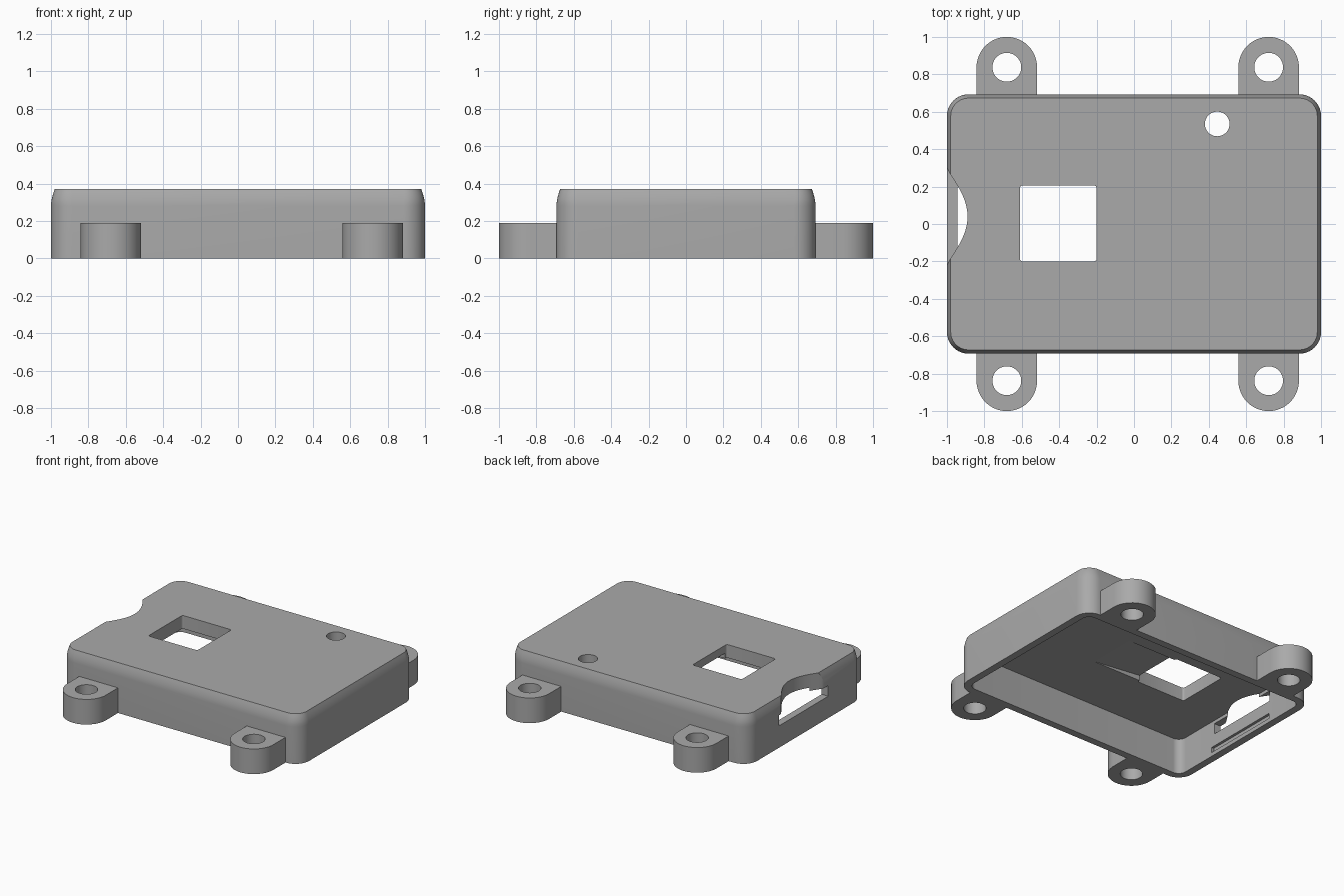
import bpy, bmesh, math

old = bpy.data.objects.get("Cube")
if old:
    bpy.data.objects.remove(old)

grey = bpy.data.materials.new("plain grey")
grey.use_nodes = True
GREY = (0.40, 0.40, 0.40, 1)
grey.diffuse_color = GREY
grey.node_tree.nodes["Principled BSDF"].inputs["Base Color"].default_value = GREY


def rounded(x0, x1, y0, y1, r, steps=10):
    """Outline of a rectangle with rounded corners."""
    pts = []
    corners = [(x1 - r, y1 - r), (x0 + r, y1 - r), (x0 + r, y0 + r), (x1 - r, y0 + r)]
    for q, (cx, cy) in enumerate(corners):
        for i in range(steps + 1):
            a = (q + i / steps) * math.pi / 2
            pts.append((cx + r * math.cos(a), cy + r * math.sin(a)))
    return pts


def circle(cx, cy, r, n=48):
    return [(cx + r * math.cos(2 * math.pi * i / n), cy + r * math.sin(2 * math.pi * i / n))
            for i in range(n)]


def loft(name, rings):
    """Closed solid through a list of (outline, height) rings."""
    bm = bmesh.new()
    loops = [[bm.verts.new((x, y, z)) for x, y in pts] for pts, z in rings]
    for a, b in zip(loops, loops[1:]):
        for i in range(len(a)):
            j = (i + 1) % len(a)
            bm.faces.new((a[i], a[j], b[j], b[i]))
    bm.faces.new(loops[0])
    bm.faces.new(loops[-1])
    bmesh.ops.recalc_face_normals(bm, faces=bm.faces)
    mesh = bpy.data.meshes.new(name)
    bm.to_mesh(mesh)
    bm.free()
    mesh.materials.append(grey)
    obj = bpy.data.objects.new(name, mesh)
    bpy.context.collection.objects.link(obj)
    return obj


def prism(name, pts, z0, z1):
    return loft(name, [(pts, z0), (pts, z1)])


def cut(obj, cutter):
    mod = obj.modifiers.new(cutter.name, 'BOOLEAN')
    mod.operation = 'DIFFERENCE'
    mod.solver = 'EXACT'
    mod.object = cutter
    bpy.context.view_layer.objects.active = obj
    bpy.ops.object.modifier_apply(modifier=mod.name)
    bpy.data.objects.remove(cutter)


def smooth(obj):
    bpy.ops.object.select_all(action='DESELECT')
    obj.select_set(True)
    bpy.context.view_layer.objects.active = obj
    bpy.ops.object.shade_smooth_by_angle(angle=math.radians(25))


# Open-bottomed shell: ceiling, inner wall, rim, outer wall, curved shoulder
HX, HY, WALL, TOP, CEILING = 1.0, 0.693, 0.055, 0.37, 0.27


def outline(inset, r):
    return rounded(-HX + inset, HX - inset, -HY + inset, HY - inset, r)


rings = [(outline(WALL, 0.06), CEILING), (outline(WALL, 0.06), 0), (outline(0, 0.115), 0)]
for i in range(6):
    t = i / 5
    rings.append((outline(0.02 * t ** 1.7, 0.115 - 0.02 * t), 0.28 + (TOP - 0.28) * t))
case = loft("case_shell", rings)

# Square window and round hole through the roof
cut(case, prism("window_cut", rounded(-0.61, -0.2, -0.2, 0.207, 0.015, 4), 0.1, 0.5))
cut(case, prism("hole_cut", circle(0.445, 0.535, 0.066), 0.1, 0.5))

# Shallow ramp under the roof, deepening toward the window
ramp = prism("ramp_cut", rounded(-0.25, 0.2, -0.18, 0.19, 0.001, 1), 0.25, CEILING + 0.001)
for v in ramp.data.vertices:
    if v.co.z > 0.26 and v.co.x < 0:
        v.co.z = CEILING + 0.045
cut(case, ramp)

# End-wall slot, with a bell-shaped notch above it
cut(case, prism("slot_cut", rounded(-1.1, -0.93, -0.27, 0.32, 0.001, 1), 0.165, 0.245))
bell = [(-1.1, -0.22), (-1.1, 0.3)]
for i in range(33):
    t = 1 - i / 16
    bell.append((-1.0 + 0.11 * max(0, 1 - t * t) ** 1.3, 0.04 + 0.26 * t))
cut(case, prism("notch_cut", bell, 0.2, 0.5))

# Thin latch groove on the inside of the same wall
cut(case, prism("groove_cut", rounded(-0.965, -0.9, -0.3, 0.31, 0.001, 1), 0.03, 0.07))
smooth(case)

# Four screw lugs
for side, sy in (("front", -1), ("back", 1)):
    for hand, cx in (("right", -0.68), ("left", 0.72)):
        r, cy = 0.162, 0.838
        pts = [(cx + r * math.cos(math.pi * i / 24), sy * (cy + r * math.sin(math.pi * i / 24)))
               for i in range(25)]
        pts += [(cx - r, sy * HY), (cx + r, sy * HY)]
        lug = prism(f"{side}_{hand}_lug", pts, 0, 0.19)
        cut(lug, prism("screw_hole_cut", circle(cx, sy * cy, 0.077), -0.1, 0.3))
        smooth(lug)
